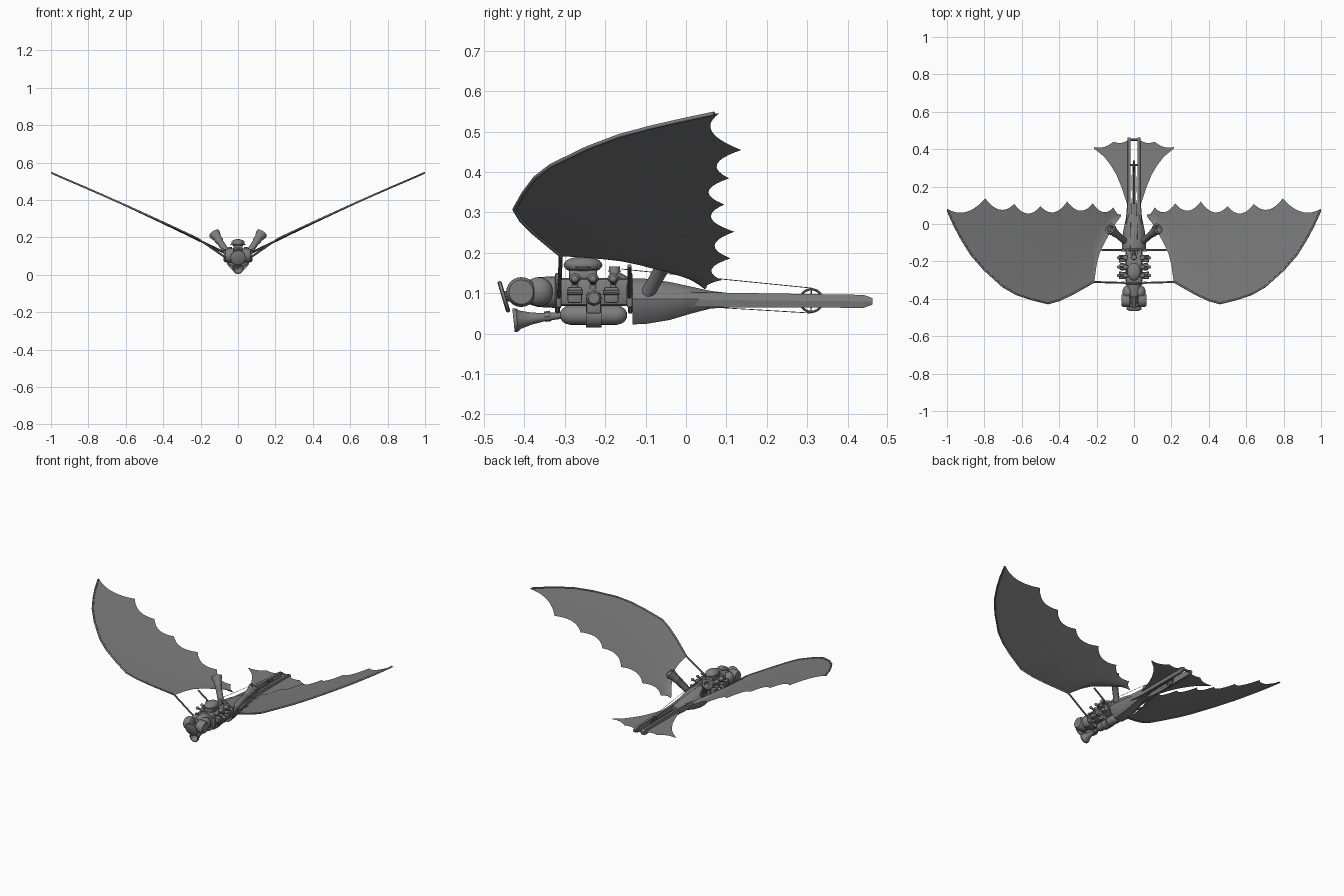
import bpy, bmesh, math
from mathutils import Vector

if "Cube" in bpy.data.objects:
    bpy.data.objects.remove(bpy.data.objects["Cube"])

grey = bpy.data.materials.new("dark_grey")
grey.diffuse_color = (0.21, 0.21, 0.21, 1)
grey.use_nodes = True
grey.node_tree.nodes["Principled BSDF"].inputs["Base Color"].default_value = grey.diffuse_color


def finish(name, bm, smooth=True):
    bmesh.ops.recalc_face_normals(bm, faces=bm.faces)
    me = bpy.data.meshes.new(name)
    bm.to_mesh(me)
    bm.free()
    me.materials.append(grey)
    ob = bpy.data.objects.new(name, me)
    bpy.context.collection.objects.link(ob)
    if smooth:
        bpy.ops.object.select_all(action='DESELECT')
        ob.select_set(True)
        bpy.context.view_layer.objects.active = ob
        bpy.ops.object.shade_smooth_by_angle(angle=math.radians(35))
    return ob


def skin(name, rings, smooth=True):
    """Join rings of points into a closed, capped surface."""
    bm = bmesh.new()
    vs = [[bm.verts.new(p) for p in r] for r in rings]
    n = len(vs[0])
    for a, b in zip(vs, vs[1:]):
        for i in range(n):
            j = (i + 1) % n
            bm.faces.new((a[i], a[j], b[j], b[i]))
    bm.faces.new(vs[0])
    bm.faces.new(vs[-1])
    return finish(name, bm, smooth)


def lathe(name, p0, p1, prof, n=20):
    """Turned part from p0 to p1; prof holds (fraction, radius)."""
    p0, p1 = Vector(p0), Vector(p1)
    q = (p1 - p0).to_track_quat('Z', 'Y')
    return skin(name, [[p0.lerp(p1, t) + q @ Vector((r * math.cos(2 * math.pi * i / n),
                r * math.sin(2 * math.pi * i / n), 0)) for i in range(n)] for t, r in prof])


def rod(name, p0, p1, r, n=10):
    return lathe(name, p0, p1, [(0, r), (1, r)], n)


def box(name, c, s, bevel=0.004):
    bm = bmesh.new()
    bmesh.ops.create_cube(bm, size=1)
    for v in bm.verts:
        v.co = Vector(c) + Vector([a * b for a, b in zip(v.co, s)])
    if bevel:
        bmesh.ops.bevel(bm, geom=bm.edges[:], offset=bevel, segments=2, affect='EDGES', profile=0.5)
    return finish(name, bm)


def ball(name, c, s):
    bm = bmesh.new()
    bmesh.ops.create_uvsphere(bm, u_segments=20, v_segments=12, radius=1)
    for v in bm.verts:
        v.co = Vector(c) + Vector([a * b for a, b in zip(v.co, s)])
    return finish(name, bm)


def ring(name, c, R, r, n=24, m=8):
    """Hoop around the x axis."""
    bm = bmesh.new()
    g = [[bm.verts.new((c[0] + r * math.sin(2 * math.pi * j / m),
          c[1] + (R + r * math.cos(2 * math.pi * j / m)) * math.cos(2 * math.pi * i / n),
          c[2] + (R + r * math.cos(2 * math.pi * j / m)) * math.sin(2 * math.pi * i / n)))
          for j in range(m)] for i in range(n)]
    for i in range(n):
        for j in range(m):
            k, l = (i + 1) % n, (j + 1) % m
            bm.faces.new((g[i][j], g[k][j], g[k][l], g[i][l]))
    return finish(name, bm)


def interp(pts, x):
    for (a, ya), (b, yb) in zip(pts, pts[1:]):
        if x <= b:
            return ya + (yb - ya) * max(0, (x - a) / (b - a))
    return pts[-1][1]


def scallop(cusps, x, depth):
    """Height of a rear edge that sags between its cusps."""
    for (a, _), (b, _) in zip(cusps, cusps[1:]):
        if x <= b:
            t = max(0, (x - a) / (b - a))
            return interp(cusps, x) - depth * 4 * t * (1 - t) * min(1, (b - a) / 0.14)
    return cusps[-1][1]


def sheet(name, xs, front, rear, height, rows, thick, s):
    bm = bmesh.new()
    cols = []
    for x in xs:
        f, b = front(x), rear(x)
        cols.append([bm.verts.new((s * x, f + (b - f) * k / rows, height(x, k / rows)))
                     for k in range(rows + 1)])
    for a, b in zip(cols, cols[1:]):
        for k in range(rows):
            q = (a[k], b[k], b[k + 1], a[k + 1])
            bm.faces.new(q if s > 0 else q[::-1])
    geo = bmesh.ops.solidify(bm, geom=bm.faces[:], thickness=thick)
    return finish(name, bm)


# Wing and tail outlines
LEAD = [(.07, .04), (.10, 0), (.13, -.05), (.165, -.115), (.185, -.16), (.20, -.22), (.212, -.308),
        (.25, -.33), (.33, -.375), (.40, -.408), (.46, -.425), (.55, -.402), (.63, -.375), (.70, -.335),
        (.80, -.245), (.87, -.165), (.92, -.085), (.96, -.01), (1, .07)]
CUSPS = [(.07, .05), (.11, .088), (.22, .11), (.357, .12), (.50, .095), (.64, .107), (.795, .137), (1, .082)]
FIN_LEAD = [(.03, .09), (.045, .13), (.07, .205), (.095, .265), (.125, .315), (.16, .36), (.215, .405)]
FIN_CUSPS = [(.03, .45), (.11, .44), (.215, .412)]


def wing_z(x, t=0):
    return .078 + .5 * x - .033 * x * x + .012 * (1 - t) * (1 - x) - .008 * math.sin(math.pi * t) * (1 - x)


wing_x = sorted({round(.07 + .93 * i / 60, 4) for i in range(61)} | {p[0] for p in LEAD + CUSPS})
fin_x = sorted({round(.03 + .185 * i / 20, 4) for i in range(21)} | {p[0] for p in FIN_LEAD + FIN_CUSPS})

for s, side in ((1, "right"), (-1, "left")):
    sheet(side + "_wing", wing_x, lambda x: interp(LEAD, x), lambda x: scallop(CUSPS, x, .045),
          wing_z, 10, .005, s)
    sheet(side + "_tail_fin", fin_x, lambda x: interp(FIN_LEAD, x), lambda x: scallop(FIN_CUSPS, x, .02),
          lambda x, t: .083, 2, .005, s)
    # Rounded spar along the leading edge
    cu = bpy.data.curves.new(side + "_wing_spar", 'CURVE')
    cu.dimensions, cu.bevel_depth, cu.bevel_resolution = '3D', .005, 2
    cu.use_fill_caps = True
    sp = cu.splines.new('POLY')
    path = LEAD[6:]
    sp.points.add(len(path) - 1)
    for p, (x, y) in zip(sp.points, path):
        p.co = (s * min(x, .996), y, wing_z(x), 1)
    cu.materials.append(grey)
    bpy.context.collection.objects.link(bpy.data.objects.new(side + "_wing_spar", cu))
    # Wing struts with end collars
    rod(side + "_front_strut", (s * .05, -.315, .08), (s * .213, -.31, .192), .005)
    rod(side + "_rear_strut", (s * .05, -.14, .08), (s * .172, -.14, .168), .005)
    for y in (-.315, -.14):
        box(side + "_strut_bracket", (s * .058, y, .095), (.02, .014, .06))
    # Flared exhaust stack
    lathe(side + "_exhaust", (s * .045, -.095, .10), (s * .128, -.025, .222),
          [(0, .017), (.62, .018), (.66, .022), (.72, .022), (.78, .021), (.92, .03), (1, .03), (1, .02), (.85, .012)])
    # Engine cylinders, valves and side plates
    for y in (-.275, -.23, -.18):
        rod(side + "_valve_stem", (s * .04, y, .11), (s * .04, y, .148), .009, 12)
        ball(side + "_valve_cap", (s * .045, y, .137), (.014, .014, .012))
        rod(side + "_valve_pin", (s * .045, y, .125), (s * .082, y, .135), .006)
        ball(side + "_valve_knob", (s * .082, y, .135), (.009, .009, .009))
    for y in (-.275, -.185):
        box(side + "_cylinder_block", (s * .058, y, .096), (.03, .036, .04), .005)
        rod(side + "_cylinder_bar", (s * .074, y - .02, .102), (s * .074, y + .02, .102), .007)
    lathe(side + "_hex_cap", (s * .05, -.228, .088), (s * .078, -.228, .088), [(0, .02), (.7, .02), (1, .014)], 8)
    # Nose lamps
    lathe(side + "_lamp", (s * .018, -.408, .103), (s * .066, -.408, .103), [(0, .03), (.1, .037), (.75, .037), (1, .03)], 24)
    ball(side + "_lamp_housing", (s * .034, -.365, .104), (.029, .036, .036))
    # Tail rail with a chamfered end
    skin(side + "_tail_rail", [[(s * (x + d), y, z) for d, z in
         ((-w, zc - h), (w, zc - h), (w + .003, zc), (w, zc + h), (-w, zc + h))]
         for x, y, zc, w, h in ((.034, -.01, .085, .009, .018), (.026, .12, .083, .007, .018),
                                (.026, .44, .08, .007, .016), (.026, .462, .08, .007, .008))], False)
    # Control cables
    rod(side + "_upper_cable", (s * .02, -.16, .16), (s * .01, .31, .113), .001, 5)
    rod(side + "_lower_cable", (s * .01, .06, .066), (s * .01, .31, .051), .001, 5)

# Tapering rear hull with chined sides
SECTION = [(-.45, -1), (.45, -1), (.9, -.45), (1, .1), (.75, .7), (.35, 1), (-.35, 1), (-.75, .7), (-1, .1), (-.9, -.45)]
skin("rear_hull", [[(u * rx, y, zc + v * rz) for u, v in SECTION] for y, zc, rx, rz in
     ((-.133, .08, .064, .057), (-.10, .08, .064, .056), (-.04, .081, .058, .047), (.01, .083, .048, .034),
      (.06, .084, .037, .022), (.11, .083, .03, .017))])

# Engine core, collars and front neck
box("engine_core", (0, -.225, .103), (.09, .19, .07), .014)
for y in (-.318, -.138):
    lathe("engine_collar", (0, y - .006, .1), (0, y + .006, .1), [(0, .046), (.2, .05), (.8, .05), (1, .046)])
lathe("front_neck", (0, -.39, .103), (0, -.31, .103), [(0, .03), (.3, .037), (1, .04)])

# Nose plate, tilted
lathe("nose_plate", (0, -.456, .09), (0, -.446, .093), [(0, .036), (.2, .04), (.8, .04), (1, .036)])
rod("nose_plate_stem", (0, -.45, .092), (0, -.38, .1), .014)

# Tank, strap and horn below the engine
lathe("tank", (0, -.312, .046), (0, -.146, .046),
      [(0, .006), (.03, .015), (.08, .021), (.15, .024), (.85, .024), (.92, .021), (.97, .015), (1, .006)], 24)
lathe("tank_strap", (0, -.248, .046), (0, -.209, .046), [(0, .031), (1, .031)], 24)
box("strap_hanger", (0, -.228, .075), (.10, .036, .05))
lathe("horn", (0, -.427, .033), (0, -.30, .046),
      [(.2, .006), (0, .024), (0, .029), (.07, .029), (.12, .023), (.35, .015), (.6, .01), (1, .008)], 24)
lathe("horn_fitting", (0, -.35, .042), (0, -.335, .044), [(0, .013), (1, .013)], 8)

# Saddle tank on top and intake pipe behind it
ball("top_dome", (0, -.255, .17), (.036, .048, .021))
lathe("dome_rim", (0, -.255, .158), (0, -.255, .166), [(0, .03), (.3, .04), (.7, .04), (1, .03)], 24)
box("dome_base", (0, -.255, .145), (.05, .07, .025))
lathe("intake_pipe", (0, -.177, .12), (0, -.177, .166), [(0, .012), (.7, .012), (.72, .015), (1, .013)], 16)
rod("intake_branch", (0, -.177, .148), (0, -.135, .125), .01)

# Tail linkage, cross bars and spoked pulley
rod("centre_rod", (0, .09, .083), (0, .34, .083), .005)
for y, r in ((.315, .005), (.45, .007)):
    rod("tail_cross_bar", (-.028, y, .083), (.028, y, .083), r)
ring("pulley_rim", (0, .31, .082), .028, .003)
for k in range(3):
    a = math.pi * k / 3 + .5
    d = Vector((0, math.cos(a), math.sin(a))) * .028
    c = Vector((0, .31, .082))
    rod("pulley_spoke", c - d, c + d, .002, 6)
